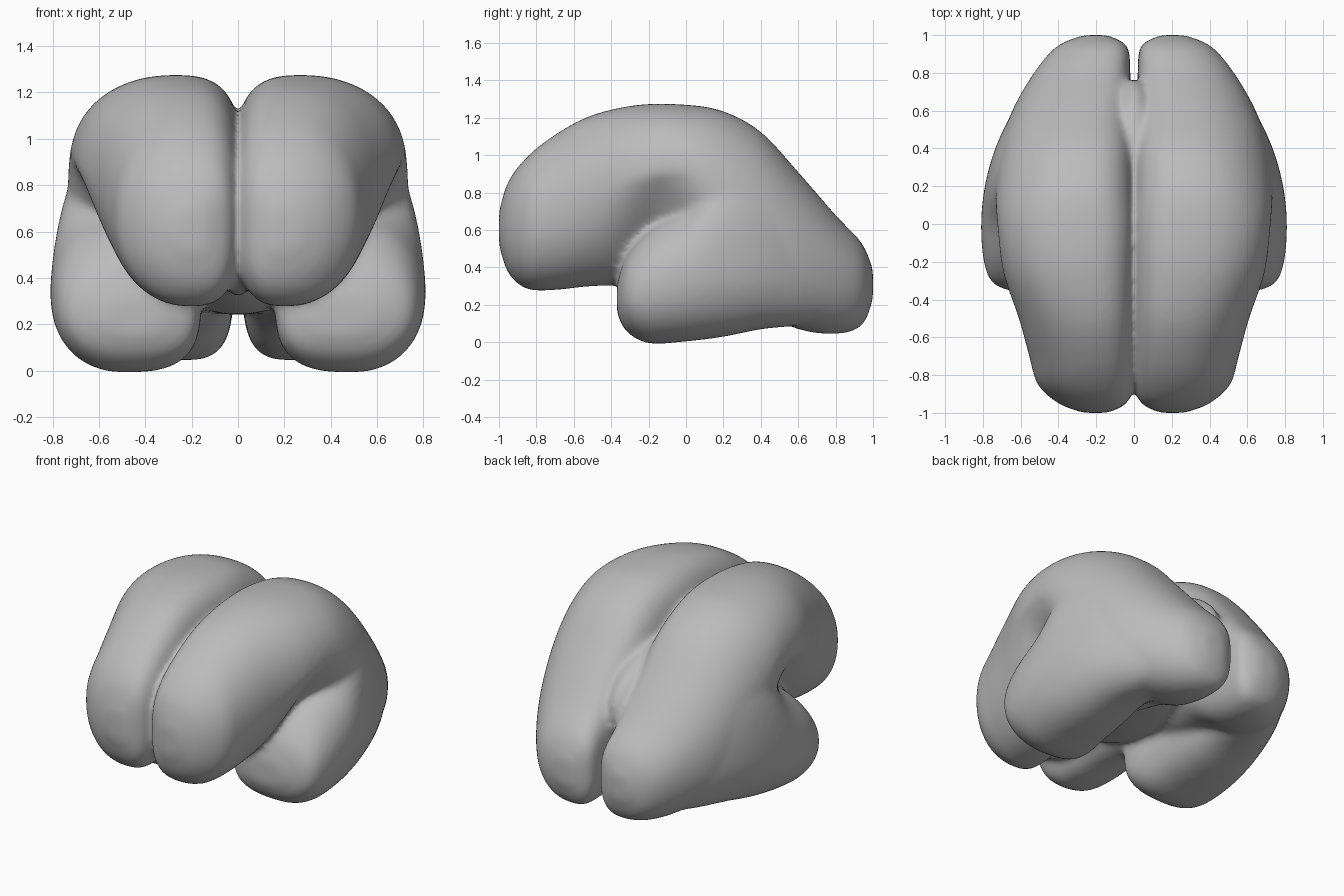
import bpy, bmesh, math
from mathutils import Vector, Matrix

cube = bpy.data.objects.get("Cube")
if cube:
    bpy.data.objects.remove(cube)

grey = bpy.data.materials.new("soft grey")
grey.use_nodes = True
colour = (0.5, 0.5, 0.5, 1)
grey.diffuse_color = colour
grey.node_tree.nodes["Principled BSDF"].inputs["Base Color"].default_value = colour

# Stations: y, inner x, outer x, bottom z, widest z, top z
CEREBRUM = [
    (-1.0, .14, .27, .52, .60, .70), (-.95, .04, .40, .37, .62, .86),
    (-.85, .0, .51, .285, .65, .99), (-.7, -.01, .555, .28, .70, 1.11),
    (-.5, -.01, .61, .30, .80, 1.215), (-.25, -.01, .695, .30, .88, 1.27),
    (0, -.01, .725, .25, .90, 1.27), (.2, -.01, .735, .2, .75, 1.235),
    (.4, -.01, .71, .16, .58, 1.125), (.6, .01, .645, .07, .45, .91),
    (.8, .02, .53, .045, .38, .68), (.94, .035, .41, .09, .33, .53),
    (1.0, .14, .27, .23, .3, .39)]
TEMPORAL = [
    (-.37, .32, .58, .16, .23, .31), (-.32, .19, .74, .06, .26, .46),
    (-.2, .16, .795, -.005, .29, .60), (0, .17, .81, .005, .34, .74),
    (.2, .18, .79, .03, .40, 1.02), (.4, .2, .735, .07, .42, .98),
    (.6, .2, .64, .09, .40, .78), (.75, .25, .54, .12, .36, .6)]


def smooth_stations(stations, steps=5):
    """Catmull-Rom blend between neighbouring stations."""
    pts = [Vector(s) for s in stations]
    pts = [pts[0]] + pts + [pts[-1]]
    out = []
    for a, b, c, d in zip(pts, pts[1:], pts[2:], pts[3:]):
        for k in range(steps):
            t = k / steps
            out.append(b + (c - a) * (t / 2)
                       + (a - b * 2.5 + c * 2 - d / 2) * t ** 2
                       + (b * 3 - a - c * 3 + d) * (t ** 3 / 2))
    return out + [pts[-1]]


def loft(bm, stations, peak, undercut, sides=48):
    """Skin rounded sections along y; peak is where the crown sits across x."""
    rings = []
    for y, x0, x1, lo, mid, hi in smooth_stations(stations):
        cx = x0 + (x1 - x0) * peak
        ring = []
        for i in range(sides):
            a = math.tau * i / sides
            c, s = math.cos(a), math.sin(a)
            power = 2.15 if c > 0 else 3
            if c > 0 and s < 0:
                power -= undercut * math.exp(-((y + .15) / .3) ** 2)
            r = (abs(c) ** power + abs(s) ** power) ** (-1 / power)
            rx = x1 - cx if c > 0 else cx - x0
            rz = hi - mid if s > 0 else mid - lo
            ring.append(bm.verts.new((cx + rx * r * c, y, mid + rz * r * s)))
        rings.append(ring)
    for a, b in zip(rings, rings[1:]):
        for i in range(sides):
            j = (i + 1) % sides
            bm.faces.new((a[i], a[j], b[j], b[i]))
    bm.faces.new(rings[0][::-1])
    bm.faces.new(rings[-1])


bm = bmesh.new()
loft(bm, CEREBRUM, .4, 1.1)
loft(bm, TEMPORAL, .52, 0)

# Opposite hemisphere
copy = bmesh.ops.duplicate(bm, geom=bm.verts[:] + bm.edges[:] + bm.faces[:])["geom"]
for v in copy:
    if isinstance(v, bmesh.types.BMVert):
        v.co.x *= -1

# Core, underside plate and front bridge joining the hemispheres
for place, size in (((0, .06, .64), (.17, .71, .36)),
                    ((0, .1, .37), (.25, .5, .13)),
                    ((0, -.5, .5), (.08, .38, .18))):
    core = Matrix.Translation(place) @ Matrix.Diagonal((*size, 1))
    bmesh.ops.create_uvsphere(bm, u_segments=32, v_segments=16, radius=1, matrix=core)
bmesh.ops.recalc_face_normals(bm, faces=bm.faces[:])

mesh = bpy.data.meshes.new("brain")
bm.to_mesh(mesh)
bm.free()
brain = bpy.data.objects.new("brain", mesh)
bpy.context.collection.objects.link(brain)
mesh.materials.append(grey)

# Fuse the lobes and soften the creases
remesh = brain.modifiers.new("fuse", 'REMESH')
remesh.mode = 'VOXEL'
remesh.voxel_size = .018
remesh.use_smooth_shade = True
smooth = brain.modifiers.new("soften", 'SMOOTH')
smooth.factor = .5
smooth.iterations = 16

bpy.context.view_layer.objects.active = brain
brain.select_set(True)
for m in ("fuse", "soften"):
    bpy.ops.object.modifier_apply(modifier=m)
bpy.ops.object.shade_smooth()
